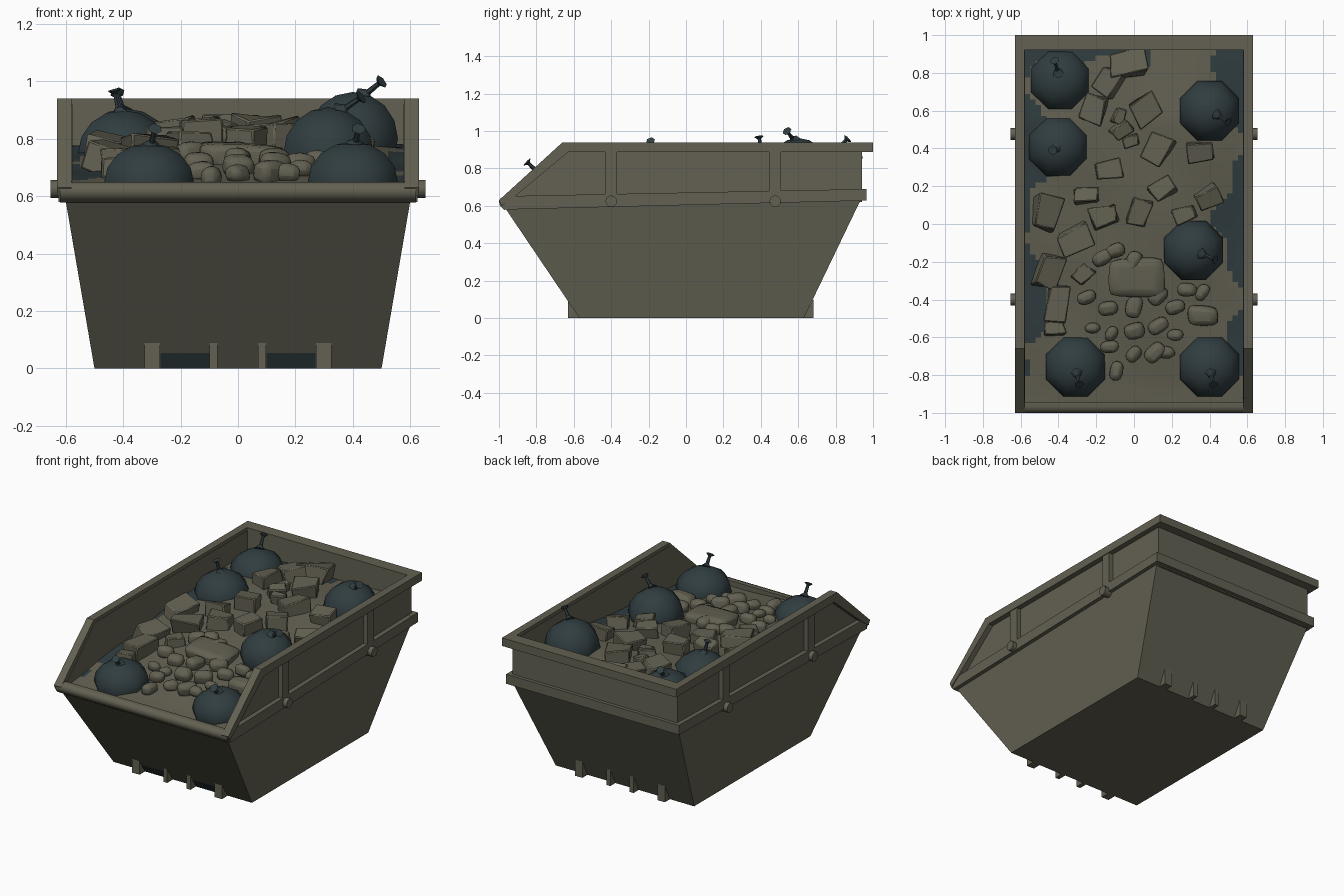
import bpy, bmesh, math, random
from mathutils import Vector, Matrix

if "Cube" in bpy.data.objects:
    bpy.data.objects.remove(bpy.data.objects["Cube"])

random.seed(4)


def material(name, rgb):
    m = bpy.data.materials.new(name)
    m.diffuse_color = (*rgb, 1)
    m.use_nodes = True
    m.node_tree.nodes["Principled BSDF"].inputs["Base Color"].default_value = m.diffuse_color
    return m


OLIVE = material("olive_grey", (0.125, 0.119, 0.084))
TEAL = material("dark_teal", (0.030, 0.047, 0.052))


def finish(name, bm, mats, smooth=None):
    bmesh.ops.recalc_face_normals(bm, faces=bm.faces[:])
    me = bpy.data.meshes.new(name)
    bm.to_mesh(me)
    bm.free()
    for m in mats:
        me.materials.append(m)
    ob = bpy.data.objects.new(name, me)
    bpy.context.collection.objects.link(ob)
    if smooth:
        bpy.ops.object.select_all(action='DESELECT')
        ob.select_set(True)
        bpy.context.view_layer.objects.active = ob
        bpy.ops.object.shade_smooth_by_angle(angle=math.radians(smooth))
    return ob


def prism(name, profile, x0, x1, mat=OLIVE, smooth=None):
    """Extrude a (y, z) outline along x."""
    bm = bmesh.new()
    a = [bm.verts.new((x0, y, z)) for y, z in profile]
    b = [bm.verts.new((x1, y, z)) for y, z in profile]
    bm.faces.new(a)
    bm.faces.new(b[::-1])
    n = len(a)
    for i in range(n):
        j = (i + 1) % n
        bm.faces.new((a[i], b[i], b[j], a[j]))
    return finish(name, bm, [mat], smooth)


def box(name, x0, x1, y0, y1, z0, z1):
    return prism(name, [(y0, z0), (y1, z0), (y1, z1), (y0, z1)], x0, x1)


# Tapered hull
bm = bmesh.new()
low = [bm.verts.new(p) for p in ((-.5, -.57, 0), (.5, -.57, 0), (.5, .63, 0), (-.5, .63, 0))]
top = [bm.verts.new(p) for p in ((-.603, -.975, .6), (.603, -.975, .6), (.603, .94, .645), (-.603, .94, .645))]
bm.faces.new(low)
bm.faces.new(top)
for i in range(4):
    j = (i + 1) % 4
    bm.faces.new((low[i], low[j], top[j], top[i]))
finish("hull", bm, [OLIVE])

# Side walls, rails, posts and lifting pins
for s, side in ((-1, "left"), (1, "right")):
    prism(side + "_wall", [(-.97, .61), (-.65, .92), (.94, .92), (.94, .63)], s * .577, s * .595)
    prism(side + "_top_rail", [(1, .94), (-.66, .94), (-1, .63), (-.985, .6), (-.91, .655),
                               (-.63, .887), (1, .887)], s * .58, s * .63)
    prism(side + "_lower_rail", [(-.975, .58), (.963, .628), (.963, .69), (-.96, .652)], s * .578, s * .625)
    for y, end in ((-.4, "front"), (.477, "back")):
        box(f"{side}_{end}_post", s * .585, s * .625, y - .032, y + .032, .64, .9)
        ring = [(y + .031 * math.cos(t * math.pi / 6), .625 + .031 * math.sin(t * math.pi / 6)) for t in range(12)]
        prism(f"{side}_{end}_pin", ring, s * .6, s * .653, smooth=40)

# Back wall and rails, front lip
box("back_wall", -.59, .59, .92, .942, .62, .92)
box("back_top_rail", -.63, .63, .92, 1, .887, .94)
box("back_lower_rail", -.625, .625, .9, .965, .628, .69)
prism("front_lip", [(-.972, .578), (-.995, .6), (-1, .622), (-.99, .642), (-.968, .65), (-.945, .648),
                    (-.945, .585)], -.62, .62, smooth=60)

# Gusset feet at both ends, and stain between the front ones
for i, x in enumerate((-.298, -.085, .083, .298)):
    w = .027 if abs(x) > .2 else .014
    prism(f"front_foot_{i}", [(-.63, 0), (-.63, .09), (-.56, 0)], x - w, x + w)
    prism(f"back_foot_{i}", [(.683, 0), (.683, .105), (.625, 0)], x - w, x + w)
for i, x in enumerate((-.185, .185)):
    prism(f"front_stain_{i}", [(-.573, 0), (-.609, .053), (-.604, .053), (-.568, 0)], x - .085, x + .085, TEAL)


# Rubbish surface: mound rising to the back, dark patches near the edges
def height(x, y):
    h = .62 + .155 * min(1, max(0, (y + .95) / 1.5))
    mound = max(0, 1 - (x / .55) ** 2) * max(0, 1 - ((y - .1) / .95) ** 2)
    return h + .035 * mound + .008 * math.sin(9 * x + 4 * y) * math.cos(7 * y)


bm = bmesh.new()
bmesh.ops.create_grid(bm, x_segments=40, y_segments=64, size=1)
for v in bm.verts:
    x, y = v.co.x * .58, v.co.y * .937 - .015
    v.co = (x, y, height(x, y))
for f in bm.faces:
    c = f.calc_center_median()
    wob = .07 * math.sin(8 * c.y + 3 * c.x) + .03 * math.sin(23 * c.y + 1)
    near_side = abs(c.x) + wob > .5 and c.y > -.82
    near_back = c.y + .04 * math.sin(13 * c.x) > .86 and c.x < .1
    f.material_index = int(near_side or near_back)
finish("rubbish_surface", bm, [OLIVE, TEAL], 60)

# Rubble: (x, y, half size, rotation in degrees)
blocks = [(-.03, .85, .1, 10), (-.13, .75, .085, 60), (-.21, .61, .085, 70), (.06, .61, .095, 30),
          (.13, .4, .085, 65), (.35, .38, .07, 5), (-.14, .29, .078, 8), (-.46, .06, .1, 80),
          (-.25, .15, .07, 5), (.15, .19, .07, 35), (.39, .14, .075, 30), (-.16, .04, .075, 15),
          (.03, .06, .08, 70), (-.31, -.08, .09, 25), (-.45, -.25, .09, 75), (-.4, -.42, .1, 80),
          (-.07, .5, .06, 40), (-.02, .44, .05, 15), (-.08, .57, .045, 70), (-.42, -.55, .06, 10),
          (.27, .05, .065, 20), (-.27, -.27, .06, 50)]
stones = [(.01, -.28, .16, 0), (-.17, -.18, .062, 30), (0, -.2, .065, 70), (-.14, -.45, .062, 10),
          (0, -.44, .066, 80), (.13, -.38, .064, 40), (.22, -.44, .06, 20), (.37, -.49, .09, 0),
          (.36, -.36, .055, 60), (.28, -.35, .06, 0), (.13, -.54, .066, 30), (0, -.57, .066, 15),
          (0, -.69, .055, 50), (.11, -.68, .066, 45), (-.13, -.65, .055, 5), (-.09, -.78, .058, 80),
          (-.25, -.39, .058, 25), (-.22, -.55, .05, 0), (-.12, -.58, .05, 60), (.22, -.59, .05, 0),
          (.17, -.68, .055, 0), (-.1, -.14, .06, 20)]


def rubble(name, items, flat, jitter, bevel, subdiv):
    bm = bmesh.new()
    for x, y, r, deg in items:
        tilt = random.uniform(-.25, .25) if r < .13 else 0
        thick = min(r * flat, .06)
        m = (Matrix.Translation((x, y, height(x, y) + .022)) @ Matrix.Rotation(math.radians(deg), 4, 'Z')
             @ Matrix.Rotation(tilt, 4, 'X') @ Matrix.Diagonal((r, r * .72, thick, 1)))
        for v in bmesh.ops.create_cube(bm, size=1.8, matrix=m)['verts']:
            v.co += Vector([random.uniform(-jitter, jitter) * r for _ in range(3)])
    ob = finish(name, bm, [OLIVE], 35)
    b = ob.modifiers.new("soft_edges", 'BEVEL')
    b.width = bevel
    b.segments = 1
    if subdiv:
        ob.modifiers.new("rounding", 'SUBSURF').levels = subdiv
        ob.modifiers["rounding"].render_levels = subdiv


rubble("broken_blocks", blocks, .75, .18, .006, 0)
rubble("round_stones", stones, .75, .12, .022, 1)

# Tied bags: (x, y, centre z, height radius, knot tip x, y, z)
bags = [(-.39, .76, .76, .145, -.42, .865, .96), (-.4, .41, .75, .15, -.43, .39, .97),
        (.4, .6, .8, .163, .5, .54, 1.0), (.315, -.14, .75, .16, .43, -.19, .945),
        (-.31, -.755, .645, .14, -.29, -.85, .835), (.4, -.755, .65, .14, .42, -.85, .835)]
for i, (x, y, z, rz, kx, ky, kz) in enumerate(bags):
    bm = bmesh.new()
    m = (Matrix.Translation((x, y, z)) @ Matrix.Rotation(math.pi / 8, 4, 'Z')
         @ Matrix.Diagonal((.17, .17, rz, 1)))
    bmesh.ops.create_uvsphere(bm, u_segments=8, v_segments=8, radius=1, matrix=m)
    finish(f"bag_{i}", bm, [TEAL], 60)
    # Knot: thin neck with a flared end
    tip = Vector((kx, ky, kz))
    base = Vector((x, y, z + rz * .93)).lerp(Vector((kx, ky, z + rz * .85)), .35)
    d = tip - base
    turn = d.to_track_quat('Z', 'Y').to_matrix().to_4x4()
    bm = bmesh.new()
    for a, b, r1, r2 in ((0, .3, .035, .011), (.3, .85, .011, .009), (.85, 1, .009, .026)):
        bmesh.ops.create_cone(bm, cap_ends=True, segments=6, radius1=r1, radius2=r2, depth=d.length * (b - a),
                              matrix=Matrix.Translation(base + d * (a + b) / 2) @ turn)
    finish(f"bag_knot_{i}", bm, [TEAL], 50)
